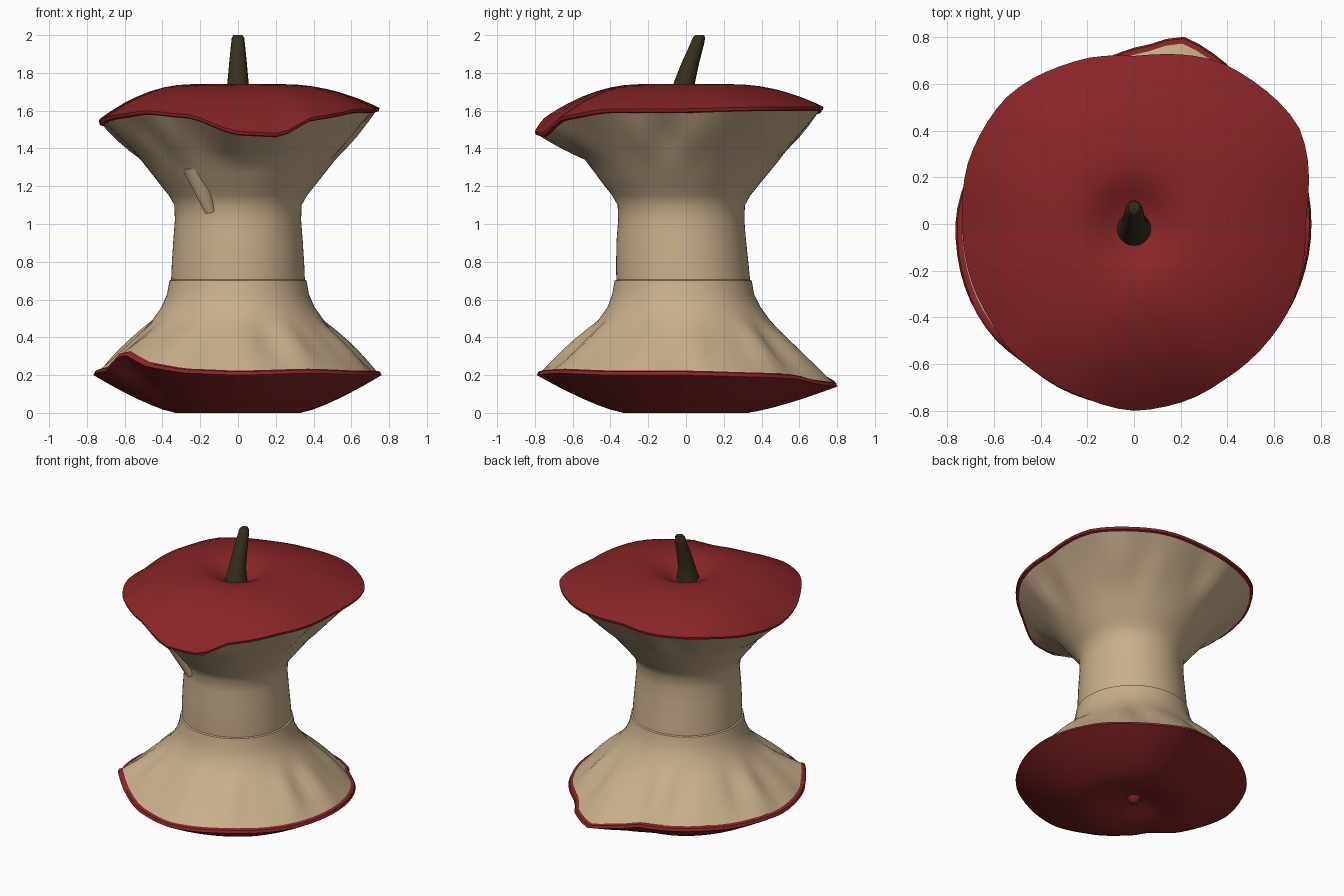
import bpy, bmesh, math
from mathutils import Vector, Matrix

if "Cube" in bpy.data.objects:
    bpy.data.objects.remove(bpy.data.objects["Cube"])

SEG = 72

def material(name, rgb):
    m = bpy.data.materials.new(name)
    m.diffuse_color = (*rgb, 1)
    m.use_nodes = True
    m.node_tree.nodes["Principled BSDF"].inputs["Base Color"].default_value = m.diffuse_color
    return m

RED = material("red_skin", (0.25, 0.018, 0.02))
FLESH = material("pale_flesh", (0.58, 0.43, 0.26))
BARK = material("dark_bark", (0.04, 0.03, 0.012))

# Bitten rims: angle in degrees, radius, height
TOP = [(0, .735, 1.61), (31, .82, 1.62), (58, .79, 1.62), (90, .72, 1.62), (108, .74, 1.60),
       (135, .77, 1.60), (157, .76, 1.57), (180, .735, 1.54), (212, .74, 1.58), (230, .76, 1.60),
       (250, .77, 1.58), (270, .80, 1.49), (286, .79, 1.48), (302, .77, 1.57), (328, .76, 1.61)]
BOTTOM = [(0, .76, .20), (30, .76, .19), (52, .75, .18), (62, .80, .15), (75, .83, .14),
          (88, .76, .17), (100, .72, .20), (130, .72, .20), (160, .74, .20), (180, .765, .20),
          (205, .775, .22), (218, .775, .31), (232, .76, .24), (250, .775, .21), (270, .79, .20),
          (300, .77, .21), (330, .76, .20)]

def rim(keys, a):
    d = math.degrees(a) % 360
    ks = keys + [(360, *keys[0][1:])]
    for p, q in zip(ks, ks[1:]):
        if p[0] <= d <= q[0]:
            t = (d - p[0]) / (q[0] - p[0])
            t = 0.5 * t + 0.5 * t * t * (3 - 2 * t)
            return p[1] + (q[1] - p[1]) * t, p[2] + (q[2] - p[2]) * t

def loft(name, rings, mat, seg=SEG, caps=(False, False), angle=50):
    """rings: functions of an angle giving (radius, z, y offset)"""
    bm = bmesh.new()
    loops = []
    for f in rings:
        row = []
        for i in range(seg):
            a = 2 * math.pi * i / seg
            r, z, y = f(a)
            row.append(bm.verts.new((r * math.cos(a), r * math.sin(a) + y, z)))
        loops.append(row)
    for p, q in zip(loops, loops[1:]):
        for i in range(seg):
            j = (i + 1) % seg
            bm.faces.new((p[i], p[j], q[j], q[i]))
    if caps[0]:
        bm.faces.new(loops[0][::-1])
    if caps[1]:
        bm.faces.new(loops[-1])
    return finish(name, bm, mat, angle)

def finish(name, bm, mat, angle=50):
    me = bpy.data.meshes.new(name)
    bm.to_mesh(me)
    bm.free()
    me.materials.append(mat)
    ob = bpy.data.objects.new(name, me)
    bpy.context.collection.objects.link(ob)
    bpy.ops.object.select_all(action='DESELECT')
    ob.select_set(True)
    bpy.context.view_layer.objects.active = ob
    bpy.ops.object.shade_smooth_by_angle(angle=math.radians(angle))
    return ob

def ring(r, z, y=0.0):
    return lambda a: (r, z, y)

def spread(keys, r0, z0, u, power):
    def f(a):
        r, z = rim(keys, a)
        return r0 + (r - r0) * u, z0 + (z - z0) * u ** power, 0.0
    return f

def lip(keys, inset, dz):
    def f(a):
        r, z = rim(keys, a)
        return r - inset, z + dz, 0.0
    return f

def blend(f, g, u, wrinkle=0.0):
    def h(a):
        p, q = f(a), g(a)
        w = wrinkle * (math.sin(11 * a) + 0.6 * math.sin(17 * a + 1)) * u * (1 - u)
        return tuple(s + (t - s) * u + (w if k == 0 else 0) for k, (s, t) in enumerate(zip(p, q)))
    return h

# Top skin cap with stem hollow and turned-under lip
top = [lip(TOP, .022, -.022), lip(TOP, .004, -.016)]
top += [spread(TOP, .25, 1.74, u, 2) for u in (1, .9, .75, .6, .45, .3, .15, 0)]
top += [ring(.19, 1.725), ring(.13, 1.695), ring(.07, 1.66), ring(.01, 1.65)]
loft("top_skin", top, RED, caps=(False, True))

# Bottom skin cup with blossom hollow and small nub
bot = [ring(.01, .025), ring(.03, .03), ring(.045, .06), ring(.09, .055), ring(.16, .025), ring(.24, .004)]
bot += [spread(BOTTOM, .33, 0, u, 1.3) for u in (0, .15, .3, .45, .6, .75, .9, 1)]
bot += [lip(BOTTOM, .008, .018), lip(BOTTOM, .03, .024)]
loft("bottom_skin", bot, RED, caps=(True, False))

# Eaten flesh: wrinkled skirt, narrow neck, flared top
low, high = lip(BOTTOM, .028, .022), lip(TOP, .02, -.02)
skirt, flare = ring(.455, .49, -.01), ring(.515, 1.34, -.02)
flesh = [blend(low, skirt, u, .07) for u in (0, .2, .4, .6, .8, 1)]
flesh += [ring(.405, .56, -.01), ring(.375, .63, -.015), ring(.363, .70, -.015), ring(.354, .705, -.015),
          ring(.35, .8, -.02), ring(.342, .92, -.025), ring(.334, 1.02, -.025), ring(.337, 1.1, -.025),
          ring(.365, 1.15, -.025), ring(.405, 1.2, -.025), ring(.46, 1.27, -.022)]
flesh += [blend(flare, high, u, .05) for u in (0, .25, .5, .75, 1)]
loft("flesh_core", flesh, FLESH)

# Torn flake of flesh on the front of the neck
bm = bmesh.new()
bmesh.ops.create_cone(bm, cap_ends=True, segments=8, radius1=.025, radius2=.065, depth=.27)
for v in bm.verts:
    v.co.y *= .6
direction = Vector((-.085, -.075, .25)).normalized()
rot = Vector((0, 0, 1)).rotation_difference(direction).to_matrix().to_4x4()
bmesh.ops.transform(bm, matrix=Matrix.Translation((-.19, -.365, 1.185)) @ rot, verts=bm.verts)
finish("flesh_flake", bm, FLESH)

# Leaning stem
stem = [(.078, 1.64, -.025), (.07, 1.675, -.022), (.056, 1.75, -.008), (.047, 1.85, .022),
        (.037, 1.95, .058), (.033, 1.985, .068), (.024, 2.0, .072)]
loft("stem", [ring(*s) for s in stem], BARK, seg=20, caps=(True, True))
